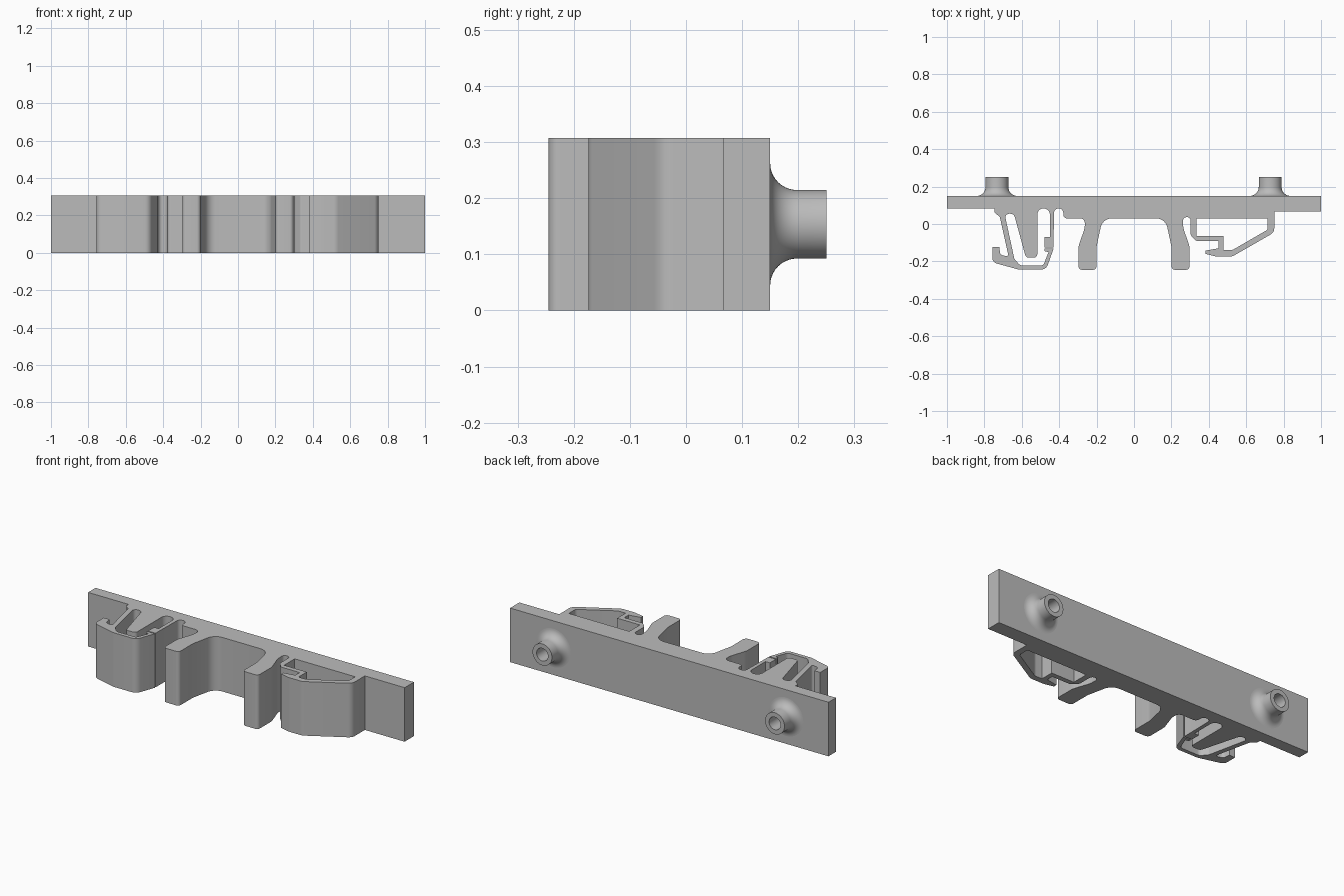
import bpy
import bmesh
import math
from mathutils import Vector, Matrix
from mathutils.geometry import interpolate_bezier

HEIGHT = 0.307
BACK = 0.15

cube = bpy.data.objects.get("Cube")
if cube:
    bpy.data.objects.remove(cube, do_unlink=True)

grey = bpy.data.materials.new("plain grey")
grey.use_nodes = True
grey.diffuse_color = (0.5, 0.5, 0.5, 1)
grey.node_tree.nodes["Principled BSDF"].inputs["Base Color"].default_value = grey.diffuse_color


def rounded(points, steps=8):
    """Round each corner (x, y, optional radius) of a closed outline."""
    corners = [Vector((p[0], p[1], 0)) for p in points]
    result = []
    for i, corner in enumerate(corners):
        radius = points[i][2] if len(points[i]) > 2 else 0
        to_prev = corners[i - 1] - corner
        to_next = corners[(i + 1) % len(corners)] - corner
        turn = math.pi - to_prev.angle(to_next)
        if radius == 0 or turn < 0.02:
            result.append(corner)
            continue
        trim = min(radius * math.tan(turn / 2), to_prev.length * 0.5, to_next.length * 0.5)
        start = corner + to_prev.normalized() * trim
        end = corner + to_next.normalized() * trim
        # handle length that makes the curve a near-circular arc
        pull = 4 / 3 * math.tan(turn / 4) / math.tan(turn / 2)
        result += interpolate_bezier(start, start.lerp(corner, pull),
                                     end.lerp(corner, pull), end, steps)
    return result


def finish(obj):
    """Apply the material and smooth the rounded faces only."""
    obj.data.materials.clear()
    obj.data.materials.append(grey)
    bpy.ops.object.select_all(action='DESELECT')
    obj.select_set(True)
    bpy.context.view_layer.objects.active = obj
    bpy.ops.object.shade_smooth_by_angle(angle=math.radians(30))


def extrude_outline(name, outlines):
    """Fill the outlines (inner ones become openings) and extrude upwards."""
    curve = bpy.data.curves.new(name, 'CURVE')
    curve.dimensions = '2D'
    curve.fill_mode = 'BOTH'
    curve.extrude = HEIGHT / 2
    for outline in outlines:
        points = rounded(outline)
        spline = curve.splines.new('POLY')
        spline.points.add(len(points) - 1)
        for target, p in zip(spline.points, points):
            target.co = (p.x, p.y, 0, 1)
        spline.use_cyclic_u = True
    source = bpy.data.objects.new(name + " outline", curve)
    bpy.context.collection.objects.link(source)
    graph = bpy.context.evaluated_depsgraph_get()
    mesh = bpy.data.meshes.new_from_object(source.evaluated_get(graph))
    bpy.data.objects.remove(source, do_unlink=True)
    bm = bmesh.new()
    bm.from_mesh(mesh)
    bmesh.ops.translate(bm, vec=(0, 0, HEIGHT / 2), verts=bm.verts)
    bmesh.ops.remove_doubles(bm, verts=bm.verts, dist=0.0001)
    bmesh.ops.recalc_face_normals(bm, faces=bm.faces)
    bm.to_mesh(mesh)
    bm.free()
    obj = bpy.data.objects.new(name, mesh)
    bpy.context.collection.objects.link(obj)
    finish(obj)


# Springy arm, hooked strap, tapered prong and latch wall
left_clip = [
    (-1, BACK), (-1, 0.083), (-0.746, 0.083), (-0.746, 0.06, 0.02), (-0.718, 0.04, 0.02),
    (-0.67, -0.175, 0.01), (-0.715, -0.165, 0.02), (-0.72, -0.123), (-0.757, -0.123),
    (-0.757, -0.205, 0.03), (-0.615, -0.244, 0.04), (-0.47, -0.244, 0.04),
    (-0.43, -0.132), (-0.478, -0.132), (-0.478, -0.145), (-0.457, -0.15),
    (-0.485, -0.222, 0.02), (-0.61, -0.222, 0.03), (-0.64, -0.185, 0.01),
    (-0.692, 0.055, 0.025), (-0.642, 0.055, 0.025),
    (-0.578, -0.18, 0.02), (-0.517, -0.18, 0.02),
    (-0.517, 0.083, 0.032), (-0.45, 0.083, 0.032),
    (-0.45, -0.07), (-0.478, -0.07), (-0.478, -0.125), (-0.43, -0.125), (-0.43, -0.08),
    (-0.427, 0.083, 0.024), (-0.378, 0.083, 0.024), (-0.378, 0.03, 0.02),
]

# One leg, listed from its outer root to its inner root
leg = [
    (0.263, -0.02, 0.1), (0.297, -0.12, 0.1), (0.297, -0.245, 0.02),
    (0.2, -0.245, 0.02), (0.2, -0.12, 0.1), (0.168, 0.03, 0.06),
]
left_leg = [(-0.263, 0.03, 0.04)] + [(-x, y, r) for x, y, r in leg]
right_leg = leg[::-1]

# Closed loop with a small return hook
right_clip = [
    (0.262, 0.037, 0.02), (0.303, 0.037, 0.02), (0.303, -0.06, 0.02), (0.335, -0.092, 0.02),
    (0.452, -0.092), (0.452, -0.13), (0.383, -0.142), (0.383, -0.16),
    (0.44, -0.174, 0.05), (0.525, -0.174, 0.05), (0.75, -0.045, 0.04),
    (0.75, 0.067), (1, 0.067), (1, BACK),
]
clip_window = [
    (0.335, 0.03), (0.335, -0.065), (0.478, -0.065), (0.478, -0.14),
    (0.525, -0.14, 0.04), (0.715, -0.03, 0.02), (0.715, 0.03),
]
extrude_outline("mounting_rail", [left_clip + left_leg + right_leg + right_clip, clip_window])


def make_peg(name, x):
    """Hollow peg with a flared root, turned around the y axis."""
    radius, flare, bore, tip = 0.061, 0.048, 0.036, 0.1
    profile = [(0, 0.003), (bore, 0.003), (bore, tip), (radius, tip)]
    for i in range(11):
        a = math.pi / 2 * i / 10
        profile.append((radius + flare * (1 - math.cos(a)), flare * (1 - math.sin(a))))
    bm = bmesh.new()
    verts = [bm.verts.new((r, h, 0)) for r, h in profile]
    edges = [bm.edges.new(pair) for pair in zip(verts, verts[1:])]
    bmesh.ops.spin(bm, geom=verts + edges, cent=(0, 0, 0), axis=(0, 1, 0),
                   angle=math.tau, steps=48, use_merge=True)
    bmesh.ops.remove_doubles(bm, verts=bm.verts, dist=0.0001)
    bmesh.ops.recalc_face_normals(bm, faces=bm.faces)
    # the tip ring must face backwards
    ring = max(bm.faces, key=lambda f: f.calc_center_median().y)
    if ring.normal.y < 0:
        bmesh.ops.reverse_faces(bm, faces=bm.faces)
    bmesh.ops.transform(bm, matrix=Matrix.Translation((x, BACK, HEIGHT / 2)), verts=bm.verts)
    mesh = bpy.data.meshes.new(name)
    bm.to_mesh(mesh)
    bm.free()
    obj = bpy.data.objects.new(name, mesh)
    bpy.context.collection.objects.link(obj)
    finish(obj)


make_peg("right_peg", -0.733)
make_peg("left_peg", 0.728)
